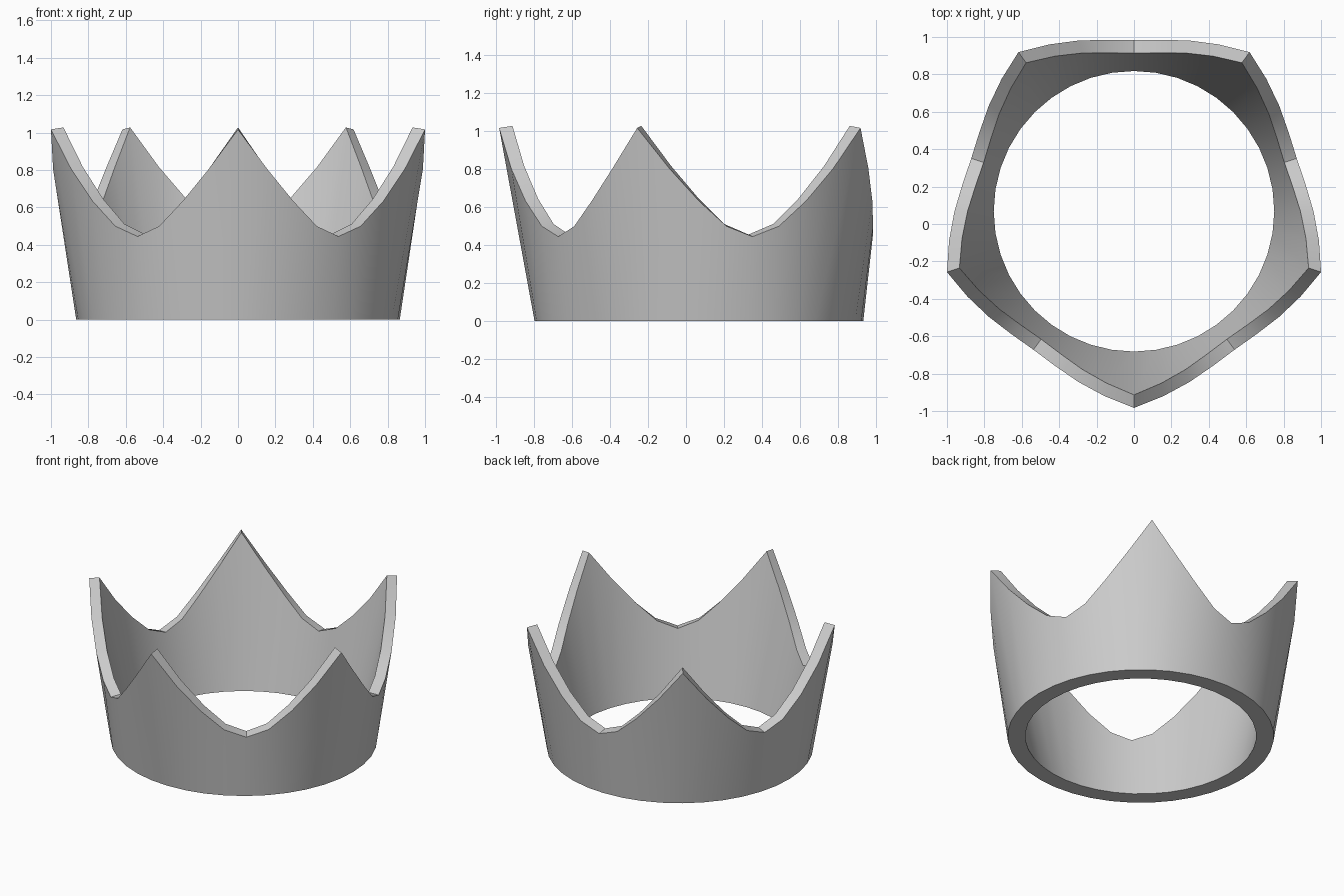
import bpy, bmesh
from math import sin, cos, pi

if "Cube" in bpy.data.objects:
    bpy.data.objects.remove(bpy.data.objects["Cube"])

SEGMENTS, SPIKES = 40, 5
CENTRE_Y = 0.068
STEP = SEGMENTS // SPIKES
# rim height from spike tip down to valley
HEIGHTS = [1.017, 0.805, 0.633, 0.50, 0.445]

bm = bmesh.new()


def rim_height(i):
    k = i % STEP
    return HEIGHTS[min(k, STEP - k)]


def ring(radius, height):
    verts = []
    for i in range(SEGMENTS):
        a = -pi / 2 + 2 * pi * i / SEGMENTS
        r = radius(i)
        verts.append(bm.verts.new((r * cos(a), CENTRE_Y + r * sin(a), height(i))))
    return verts


def rim_radius(i):
    # the wall flares outward more where it is taller
    return 0.915 + 0.1365 * (rim_height(i) - 0.445) / 0.572


# closed wall cross-section: outer base, outer rim, inner rim, inner base
rings = [
    ring(lambda i: 0.865, lambda i: 0.0),
    ring(rim_radius, rim_height),
    ring(lambda i: rim_radius(i) - 0.07, lambda i: rim_height(i) + 0.011),
    ring(lambda i: 0.75, lambda i: 0.0),
]
for a, b in zip(rings, rings[1:] + rings[:1]):
    for i in range(SEGMENTS):
        j = (i + 1) % SEGMENTS
        bm.faces.new((a[i], a[j], b[j], b[i]))
bmesh.ops.recalc_face_normals(bm, faces=bm.faces)

# crown band with five spikes
mesh = bpy.data.meshes.new("crown")
bm.to_mesh(mesh)
bm.free()
crown = bpy.data.objects.new("crown", mesh)
bpy.context.collection.objects.link(crown)
bpy.context.view_layer.objects.active = crown
crown.select_set(True)
bpy.ops.object.shade_smooth_by_angle(angle=pi / 6)
